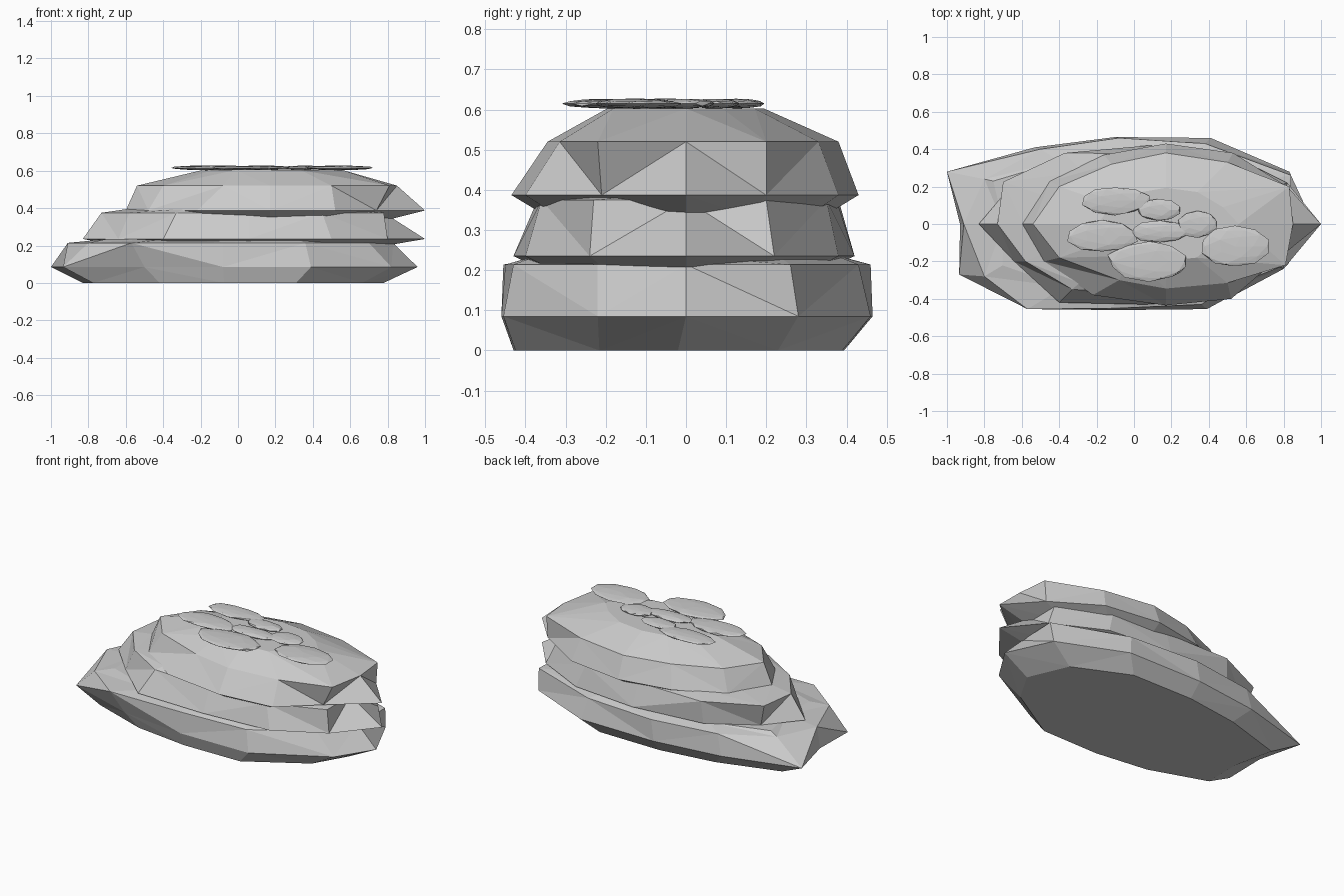
import bpy, bmesh, math, random
from mathutils import Vector

if "Cube" in bpy.data.objects:
    bpy.data.objects.remove(bpy.data.objects["Cube"])
random.seed(4)

def slab(name, outline, cx, rings):
    """Loft 12-sided rings; each ring = z, x scale, y scale, x shift, y shift, optional own outline."""
    bm = bmesh.new()
    loops = []
    for z, sx, sy, dx, dy, *own in rings:
        pts = own[0] if own else outline
        loops.append([bm.verts.new((cx + dx + (x - cx) * sx, y * sy + dy, z)) for x, y in pts])
    n = len(outline)
    for a, b in zip(loops, loops[1:]):
        for i in range(n):
            j = (i + 1) % n
            if i % 2:
                bm.faces.new((a[i], a[j], b[j]))
                bm.faces.new((a[i], b[j], b[i]))
            else:
                bm.faces.new((a[i], a[j], b[i]))
                bm.faces.new((a[j], b[j], b[i]))
    bm.faces.new(list(reversed(loops[0])))
    bm.faces.new(loops[-1])
    bmesh.ops.recalc_face_normals(bm, faces=bm.faces)
    me = bpy.data.meshes.new(name)
    bm.to_mesh(me)
    bm.free()
    ob = bpy.data.objects.new(name, me)
    bpy.context.collection.objects.link(ob)

# Bottom stone slab
slab("bottom_slab",
     [(.96, 0), (.83, .28), (.41, .46), (-.1, .465), (-.53, .41), (-1, .28),
      (-.93, 0), (-.935, -.27), (-.5, -.41), (-.08, -.46), (.39, -.455), (.82, -.22)], -.05,
     [(0, .82, .89, 0, -.02), (.085, 1, 1, 0, 0),
      (.214, 1, 1, 0, 0, [(.83, 0), (.84, .26), (.38, .43), (-.08, .46), (-.5, .4), (-.8, .24),
                          (-.91, 0), (-.8, -.28), (-.57, -.455), (-.08, -.45), (.36, -.43), (.7, -.22)]),
      (.235, .76, .82, .02, 0)])

# Middle stone slab
slab("middle_slab",
     [(1, 0), (.82, .22), (.5, .38), (.08, .42), (-.38, .37), (-.66, .2),
      (-.83, 0), (-.64, -.2), (-.4, -.42), (.06, -.43), (.5, -.4), (.8, -.24)], .06,
     [(.195, .75, .8, 0, 0), (.235, 1, 1, 0, 0),
      (.375, 1, 1, 0, 0, [(.78, 0), (.76, .2), (.45, .35), (.07, .375), (-.37, .38), (-.7, .225),
                          (-.73, 0), (-.58, -.2), (-.33, -.35), (.06, -.37), (.45, -.36), (.78, -.23)]),
      (.395, .7, .75, -.03, 0)])

# Top stone slab
slab("top_slab",
     [(1, 0), (.82, .2), (.53, .38), (.17, .43), (-.16, .37), (-.45, .23),
      (-.6, 0), (-.48, -.2), (-.22, -.38), (.17, -.435), (.52, -.4), (.74, -.21)], .17,
     [(.335, .75, .8, 0, 0), (.387, 1, 1, 0, 0),
      (.52, 1, 1, 0, 0, [(.85, 0), (.83, .2), (.5, .33), (.17, .38), (-.12, .32), (-.4, .2),
                         (-.54, 0), (-.4, -.18), (-.08, -.3), (.17, -.345), (.5, -.315), (.81, -.22)]),
      (.603, .47, .45, 0, 0)])

# Lichen patches: x, y, half-length, half-width
patches = [(-.1, .125, .19, .077), (-.17, -.065, .195, .09), (.08, -.2, .225, .11),
           (.54, -.12, .185, .112), (.13, .075, .12, .06), (.14, -.04, .165, .06),
           (.34, 0, .11, .075)]
for k, (x, y, rx, ry) in enumerate(patches):
    bm = bmesh.new()
    bmesh.ops.create_icosphere(bm, subdivisions=2, radius=1)
    for v in bm.verts:
        v.co *= random.uniform(.9, 1.04)
        v.co = Vector((x + v.co.x * rx, y + v.co.y * ry, .615 + v.co.z * .013))
    me = bpy.data.meshes.new("lichen_patch")
    bm.to_mesh(me)
    bm.free()
    bpy.context.collection.objects.link(bpy.data.objects.new(f"lichen_patch_{k + 1}", me))
